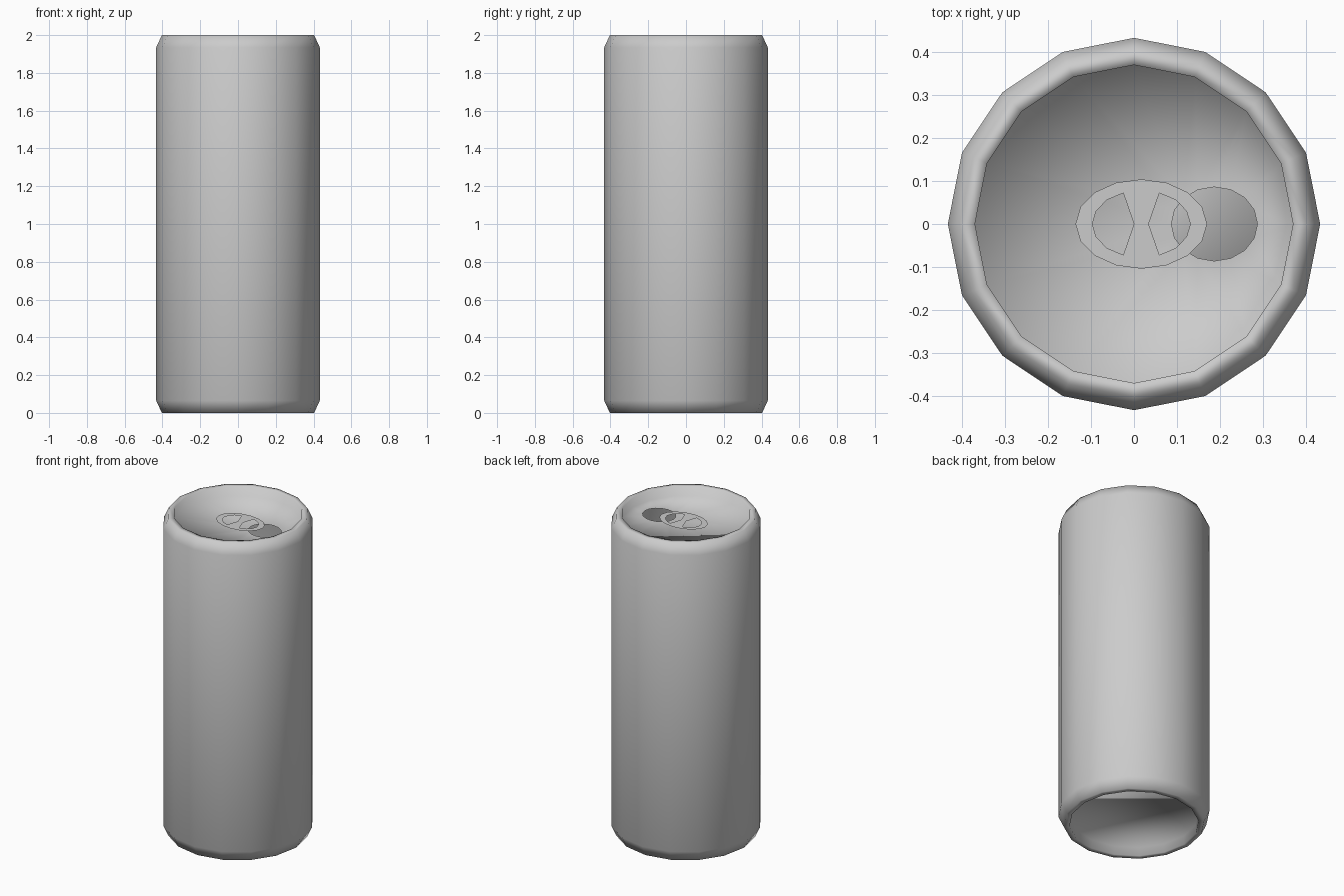
import bpy, bmesh
from math import cos, sin, pi

if "Cube" in bpy.data.objects:
    bpy.data.objects.remove(bpy.data.objects["Cube"])

SIDES = 16


def ellipse(bm, rx, ry, z, cx=0.0, n=SIDES):
    return [bm.verts.new((cx + rx * cos(2 * pi * i / n), ry * sin(2 * pi * i / n), z))
            for i in range(n)]


def loop_edges(bm, ring):
    result = []
    for a, b in zip(ring, ring[1:] + ring[:1]):
        result.append(bm.edges.get((a, b)) or bm.edges.new((a, b)))
    return result


def add_object(name, bm, smooth):
    mesh = bpy.data.meshes.new(name)
    for f in bm.faces:
        f.smooth = smooth
    bm.to_mesh(mesh)
    bm.free()
    obj = bpy.data.objects.new(name, mesh)
    bpy.context.collection.objects.link(obj)
    return obj


# Can body: turned profile with recessed base and recessed lid
profile = [(0.37, 0.055), (0.37, 0.0), (0.403, 0.0), (0.433, 0.065),
           (0.433, 1.935), (0.403, 2.0), (0.37, 2.0), (0.37, 1.94)]
bm = bmesh.new()
rings = [ellipse(bm, r, r, z) for r, z in profile]
for low, high in zip(rings, rings[1:]):
    for i in range(SIDES):
        j = (i + 1) % SIDES
        bm.faces.new((low[i], low[j], high[j], high[i]))
bm.faces.new(rings[0][::-1])

# Lid with the drinking opening cut out
opening = ellipse(bm, 0.1, 0.086, 1.94, cx=0.187)
bmesh.ops.triangle_fill(bm, use_beauty=True, normal=(0, 0, 1),
                        edges=loop_edges(bm, rings[-1]) + loop_edges(bm, opening))
bmesh.ops.recalc_face_normals(bm, faces=bm.faces)
add_object("can_body", bm, True)

# Pull tab: flat oval plate with two mirrored finger windows
CX = 0.017
half_window = [(-0.017, 0), (-0.042, 0.072), (-0.08, 0.056), (-0.105, 0.03),
               (-0.114, 0), (-0.105, -0.03), (-0.08, -0.056), (-0.042, -0.072)]
bm = bmesh.new()
edges = loop_edges(bm, ellipse(bm, 0.153, 0.104, 1.95, cx=CX))
for side in (1, -1):
    edges += loop_edges(bm, [bm.verts.new((CX + side * x, y, 1.95)) for x, y in half_window])
bmesh.ops.triangle_fill(bm, use_beauty=True, normal=(0, 0, 1), edges=edges)
for f in bm.faces:
    f.normal_update()
    if f.normal.z < 0:
        f.normal_flip()
add_object("pull_tab", bm, False)
